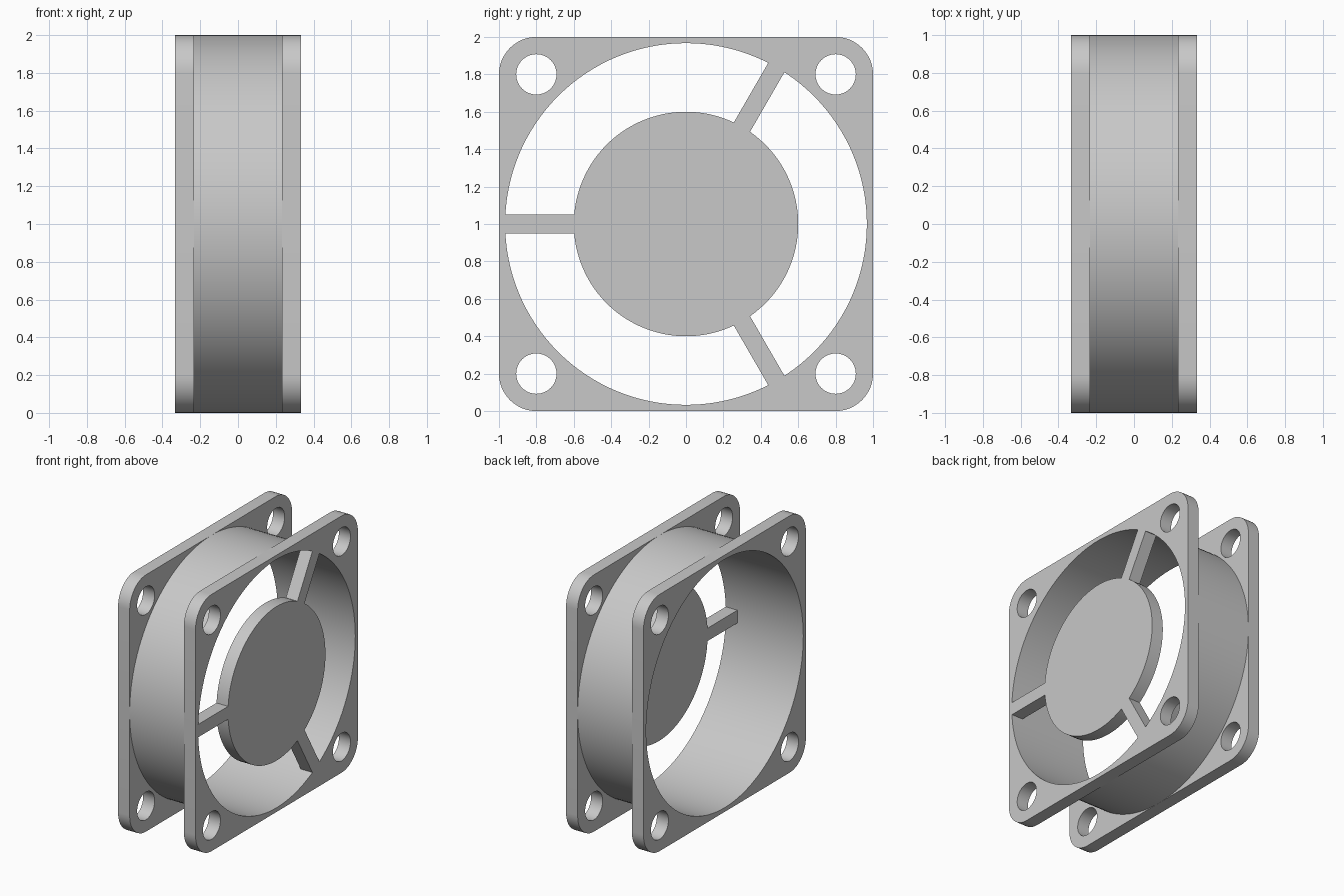
import bpy, bmesh
from math import radians, cos, sin, asin, pi
from mathutils import Matrix, Vector

cube = bpy.data.objects.get("Cube")
if cube:
    bpy.data.objects.remove(cube, do_unlink=True)

DEPTH = 0.667       # overall depth along x
PLATE = 0.1         # thickness of flanges, hub and spokes
BORE = 0.967        # inner radius of the duct
HUB = 0.6
SPOKE = 0.1         # spoke width
CORNER = 0.8        # offset of the corner and screw hole centres

grey = bpy.data.materials.new("light grey plastic")
grey.use_nodes = True
colour = (0.58, 0.58, 0.58, 1)
grey.diffuse_color = colour
grey.node_tree.nodes["Principled BSDF"].inputs["Base Color"].default_value = colour

# Maps a profile drawn in (y, z) and extruded along its normal to world x
TO_WORLD = Matrix(((0, 0, 1, 0), (1, 0, 0, 0), (0, 1, 0, 1), (0, 0, 0, 1)))


def arc(cx, cy, r, start, end, steps):
    """Points on an arc, both ends included."""
    angles = [start + (end - start) * i / steps for i in range(steps + 1)]
    return [(cx + r * cos(a), cy + r * sin(a)) for a in angles]


def circle(cx, cy, r, steps):
    return arc(cx, cy, r, 0, 2 * pi, steps)[:-1]


def extrude(name, outlines, x_mid, thickness):
    """Fill nested outlines and extrude them along x."""
    curve = bpy.data.curves.new(name, "CURVE")
    curve.dimensions = "2D"
    curve.fill_mode = "BOTH"
    curve.extrude = thickness / 2
    for points in outlines:
        spline = curve.splines.new("POLY")
        spline.points.add(len(points) - 1)
        for point, (u, v) in zip(spline.points, points):
            point.co = (u, v, 0, 1)
        spline.use_cyclic_u = True
    helper = bpy.data.objects.new(name + " profile", curve)
    bpy.context.collection.objects.link(helper)
    bpy.context.view_layer.update()
    graph = bpy.context.evaluated_depsgraph_get()
    mesh = bpy.data.meshes.new_from_object(helper.evaluated_get(graph))
    bpy.data.objects.remove(helper, do_unlink=True)

    bm = bmesh.new()
    bm.from_mesh(mesh)
    bmesh.ops.remove_doubles(bm, verts=bm.verts, dist=0.0001)
    bmesh.ops.recalc_face_normals(bm, faces=bm.faces)
    bm.to_mesh(mesh)
    bm.free()
    mesh.transform(Matrix.Translation(Vector((x_mid, 0, 0))) @ TO_WORLD)
    mesh.materials.clear()
    mesh.materials.append(grey)
    mesh.name = name
    part = bpy.data.objects.new(name, mesh)
    bpy.context.collection.objects.link(part)
    bpy.ops.object.select_all(action="DESELECT")
    part.select_set(True)
    bpy.context.view_layer.objects.active = part
    bpy.ops.object.shade_smooth_by_angle(angle=radians(30))
    return part


# Square flanges with rounded corners, a bore and four screw holes
corners = [(CORNER, CORNER), (-CORNER, CORNER), (-CORNER, -CORNER), (CORNER, -CORNER)]
square = []
for i, (cx, cy) in enumerate(corners):
    square += arc(cx, cy, 1 - CORNER, i * pi / 2, (i + 1) * pi / 2, 12)
holes = [circle(cx, cy, 0.108, 32) for cx, cy in corners]
plate_x = (DEPTH - PLATE) / 2
for name, x in (("left_flange", plate_x), ("right_flange", -plate_x)):
    extrude(name, [square, circle(0, 0, BORE, 128)] + holes, x, PLATE)

# Round duct between the flanges
extrude("duct", [circle(0, 0, 1, 128), circle(0, 0, BORE, 128)], 0, DEPTH - 2 * PLATE)

# Motor hub and its three spokes as one outline, flush with the left flange
half = SPOKE / 2
root = asin(half / HUB)
tip = asin(half / BORE)
outline = []
for i in range(3):
    a = radians(60 + 120 * i)
    outline += arc(0, 0, BORE, a - tip, a + tip, 4)
    outline += arc(0, 0, HUB, a + root, a + radians(120) - root, 36)
extrude("hub_and_spokes", [outline], plate_x, PLATE)
